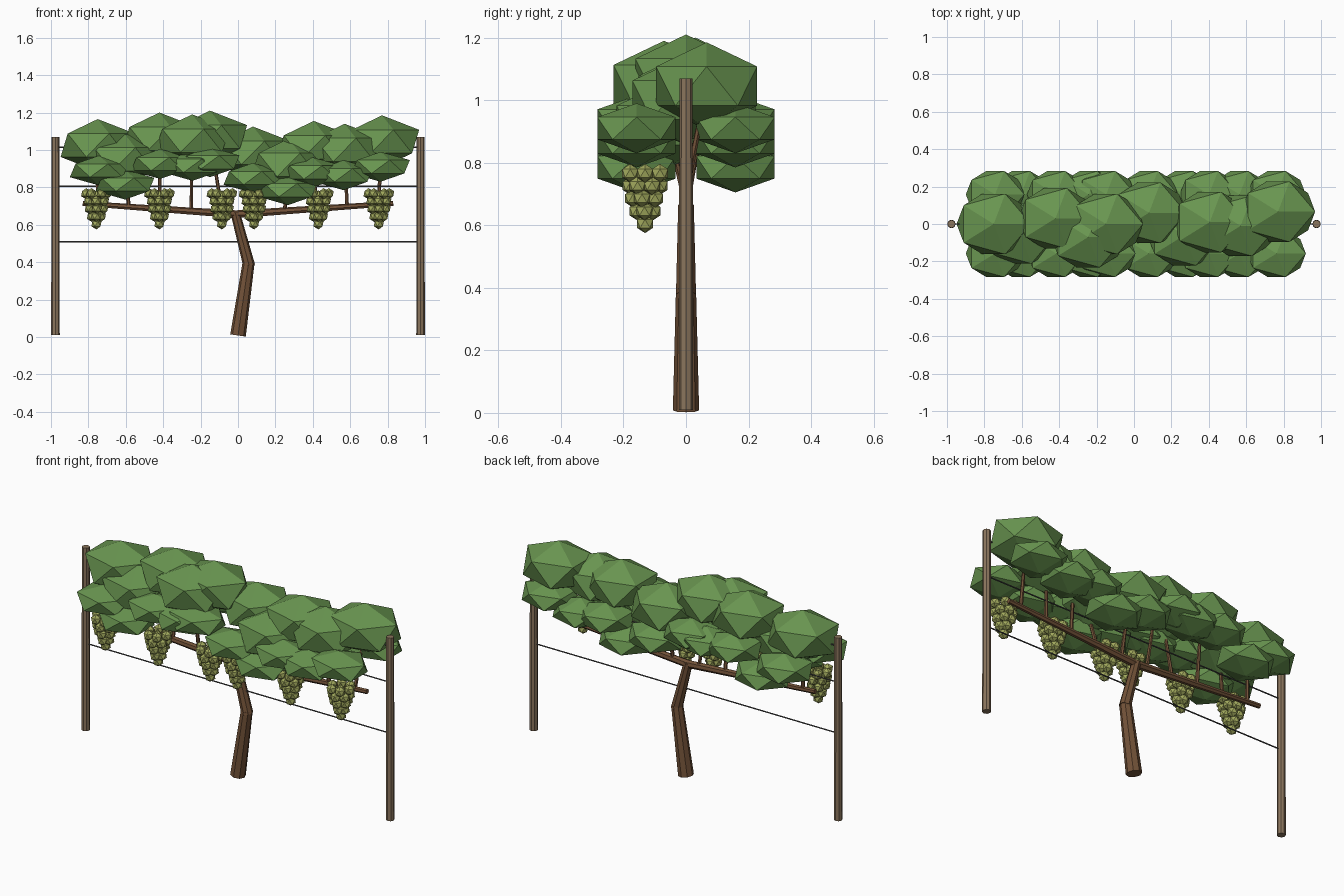
import bpy, math
from mathutils import Vector, Matrix
import bmesh

if "Cube" in bpy.data.objects:
    bpy.data.objects.remove(bpy.data.objects["Cube"])


def mat(name, rgb):
    m = bpy.data.materials.new(name)
    m.diffuse_color = (*rgb, 1)
    m.use_nodes = True
    m.node_tree.nodes["Principled BSDF"].inputs["Base Color"].default_value = m.diffuse_color
    return m


LEAF = mat("leaf", (0.14, 0.30, 0.08))
GRAPE = mat("grape", (0.36, 0.40, 0.11))
BARK = mat("bark", (0.17, 0.085, 0.04))
POST = mat("post_wood", (0.26, 0.18, 0.11))
WIRE = mat("wire", (0.08, 0.08, 0.08))


def finish(bm, name, material):
    me = bpy.data.meshes.new(name)
    bm.to_mesh(me)
    bm.free()
    me.materials.append(material)
    ob = bpy.data.objects.new(name, me)
    bpy.context.collection.objects.link(ob)
    return ob


def rod(name, a, b, r1, r2, sides, material):
    """Tapered cylinder from a to b."""
    a, b = Vector(a), Vector(b)
    d = b - a
    m = Matrix.Translation((a + b) / 2) @ d.to_track_quat('Z', 'Y').to_matrix().to_4x4()
    bm = bmesh.new()
    bmesh.ops.create_cone(bm, cap_ends=True, segments=sides, radius1=r1,
                          radius2=r2, depth=d.length, matrix=m)
    return finish(bm, name, material)


def ball(bm, centre, size):
    """Faceted 20-sided blob."""
    m = Matrix.Translation(centre) @ Matrix.Diagonal((*size, 1))
    bmesh.ops.create_icosphere(bm, subdivisions=1, radius=1, matrix=m)


# end posts
for side, s in (("left", -1), ("right", 1)):
    rod(side + "_post", (s * 0.976, 0, 0.01), (s * 0.976, 0, 1.07), 0.023, 0.021, 8, POST)

# trellis wires
for label, z in (("low", 0.51), ("middle", 0.805), ("top", 1.015)):
    rod(label + "_wire", (-0.976, 0, z), (0.976, 0, z), 0.004, 0.004, 6, WIRE)

# bent trunk in two pieces
rod("lower_trunk", (0, 0, 0.008), (0.057, 0, 0.40), 0.042, 0.032, 8, BARK)
rod("upper_trunk", (0.06, 0, 0.38), (-0.015, 0, 0.665), 0.032, 0.025, 8, BARK)

# horizontal arms
for side, s in (("left", -1), ("right", 1)):
    rod(side + "_arm", (-0.01, 0, 0.655), (s * 0.83, 0, 0.713), 0.022, 0.014, 7, BARK)

# leaf clusters above each cane: x, y, z of the highest point
tops = [(-0.75, 0.0, 1.165), (-0.61, -0.05, 1.09), (-0.42, 0.03, 1.20),
        (-0.245, -0.07, 1.19), (-0.15, 0.0, 1.21), (0.08, 0.06, 1.125),
        (0.27, -0.06, 1.06), (0.405, 0.01, 1.155), (0.57, -0.01, 1.14),
        (0.77, 0.066, 1.185)]
for i, (x, y, top) in enumerate(tops):
    z = top - 0.14
    base_x = -0.75 + i / 6
    base = (base_x, 0, 0.655 + 0.07 * abs(base_x))
    rod(f"cane_{i + 1}", base, (x, y, z), 0.011, 0.007, 6, BARK)
    bm = bmesh.new()
    ball(bm, (x, y, z), (0.222, 0.19, 0.14))
    finish(bm, f"upper_leaves_{i + 1}", LEAF)
    # drooping leaves on both sides of the row
    bm = bmesh.new()
    for s in (-1, 1):
        ball(bm, (x * 0.99, s * 0.158, z - 0.135), (0.175, 0.147, 0.08))
    finish(bm, f"side_leaves_{i + 1}", LEAF)

# grape bunches: rings of berries (z, ring radius, count)
rings = [(0.766, 0.055, 6), (0.726, 0.046, 6), (0.686, 0.038, 5),
         (0.645, 0.024, 4), (0.605, 0.0, 1)]
for n, x in enumerate((-0.757, -0.42, -0.086, 0.086, 0.43, 0.753)):
    bm = bmesh.new()
    for k, (z, r, count) in enumerate(rings):
        for j in range(count):
            a = 2 * math.pi * j / count + k * 0.5
            ball(bm, (x + r * math.cos(a), -0.131 + r * math.sin(a), z), (0.03, 0.03, 0.03))
    # filled core
    ball(bm, (x, -0.131, 0.72), (0.035, 0.035, 0.065))
    finish(bm, f"grape_bunch_{n + 1}", GRAPE)
